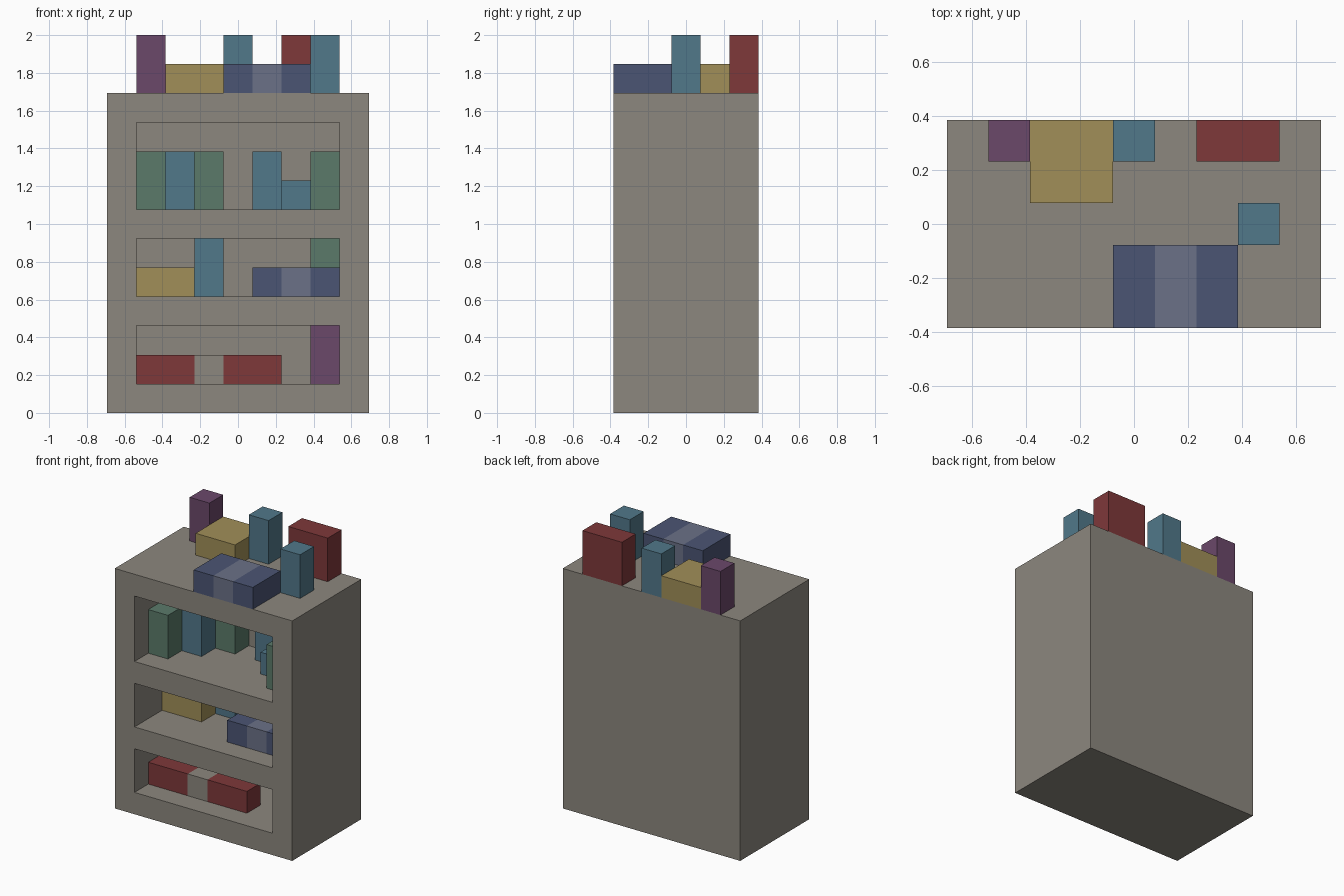
import bpy
import bmesh
from mathutils import Vector

U = 2 / 13  # one block unit; the whole model is 13 units tall

if "Cube" in bpy.data.objects:
    bpy.data.objects.remove(bpy.data.objects["Cube"])


def material(name, *srgb):
    """Flat material from 0-255 display values."""
    rgb = [((c / 255 + 0.055) / 1.055) ** 2.4 for c in srgb]
    mat = bpy.data.materials.new(name)
    mat.use_nodes = True
    mat.diffuse_color = (*rgb, 1)
    bsdf = mat.node_tree.nodes["Principled BSDF"]
    bsdf.inputs["Base Color"].default_value = (*rgb, 1)
    bsdf.inputs["Roughness"].default_value = 0.9
    return mat


stone = material("warm grey", 140, 135, 126)
red = material("red", 126, 56, 58)
yellow = material("mustard", 161, 143, 88)
teal = material("teal", 81, 120, 138)
green = material("green", 91, 122, 106)
purple = material("purple", 107, 72, 106)
blue = material("navy blue", 75, 85, 116)
pale_blue = material("pale blue", 107, 113, 135)


def box(name, low, high, mat, band=None, band_mat=None):
    """Box between two corners in units, with an optional band across x."""
    low, high = Vector(low), Vector(high)
    bm = bmesh.new()
    bmesh.ops.create_cube(bm, size=1)
    bmesh.ops.scale(bm, vec=high - low, verts=bm.verts)
    bmesh.ops.translate(bm, vec=(low + high) / 2, verts=bm.verts)
    if band:
        for x in band:
            bmesh.ops.bisect_plane(bm, geom=bm.verts[:] + bm.edges[:] + bm.faces[:],
                                   plane_co=(x, 0, 0), plane_no=(1, 0, 0))
        for f in bm.faces:
            f.material_index = int(band[0] < f.calc_center_median().x < band[1])
    bmesh.ops.scale(bm, vec=(U, U, U), verts=bm.verts)
    mesh = bpy.data.meshes.new(name)
    bm.to_mesh(mesh)
    bm.free()
    mesh.materials.append(mat)
    if band_mat:
        mesh.materials.append(band_mat)
    obj = bpy.data.objects.new(name, mesh)
    bpy.context.collection.objects.link(obj)
    return obj


# Cabinet with three shelf openings cut from the front
cabinet = box("cabinet", (-4.5, -2.5, 0), (4.5, 2.5, 11), stone)
bpy.context.view_layer.objects.active = cabinet
for bottom, top in ((1, 3), (4, 6), (7, 10)):
    cutter = box("shelf_cutter", (-3.5, -3, bottom), (3.5, 1.5, top), stone)
    cutter.hide_render = True
    cut = cabinet.modifiers.new("shelf_opening", "BOOLEAN")
    cut.operation = "DIFFERENCE"
    cut.solver = "EXACT"
    cut.object = cutter
    bpy.ops.object.modifier_apply(modifier=cut.name)
    bpy.data.objects.remove(cutter)


def book(name, mat, x, y, z, width=1, depth=1, height=2, **band):
    """Book whose left, front, bottom corner is at x, y, z."""
    return box(name, (x, y, z), (x + width, y + depth, z + height), mat, **band)


# Books on the top of the cabinet
book("top_purple_book", purple, -3.5, 1.5, 11)
book("top_yellow_book", yellow, -2.5, 0.5, 11, width=2, depth=2, height=1)
book("top_back_teal_book", teal, -0.5, 1.5, 11)
book("top_red_book", red, 1.5, 1.5, 11, width=2)
book("top_side_teal_book", teal, 2.5, -0.5, 11)
book("top_banded_blue_book", blue, -0.5, -2.5, 11, width=3, depth=2, height=1,
     band=(0.5, 1.5), band_mat=pale_blue)

# Books on the upper shelf, stepping back towards the middle
book("upper_left_green_book", green, -3.5, -1.5, 7)
book("upper_left_teal_book", teal, -2.5, -0.5, 7)
book("upper_middle_green_book", green, -1.5, 0.5, 7)
book("upper_right_teal_book", teal, 0.5, 0.5, 7)
book("upper_short_teal_book", teal, 1.5, -0.5, 7, height=1)
book("upper_right_green_book", green, 2.5, -1.5, 7)

# Books on the middle shelf
book("middle_yellow_book", yellow, -3.5, -0.5, 4, width=2, depth=2, height=1)
book("middle_teal_book", teal, -1.5, 0.5, 4)
book("middle_banded_blue_book", blue, 0.5, -1.5, 4, width=3, depth=2, height=1,
     band=(1.5, 2.5), band_mat=pale_blue)
book("middle_green_book", green, 2.5, 0.5, 4)

# Books on the lower shelf
book("lower_banded_red_book", red, -3.5, -1.5, 1, width=5, height=1,
     band=(-1.5, -0.5), band_mat=stone)
book("lower_purple_book", purple, 2.5, 0.5, 1)
